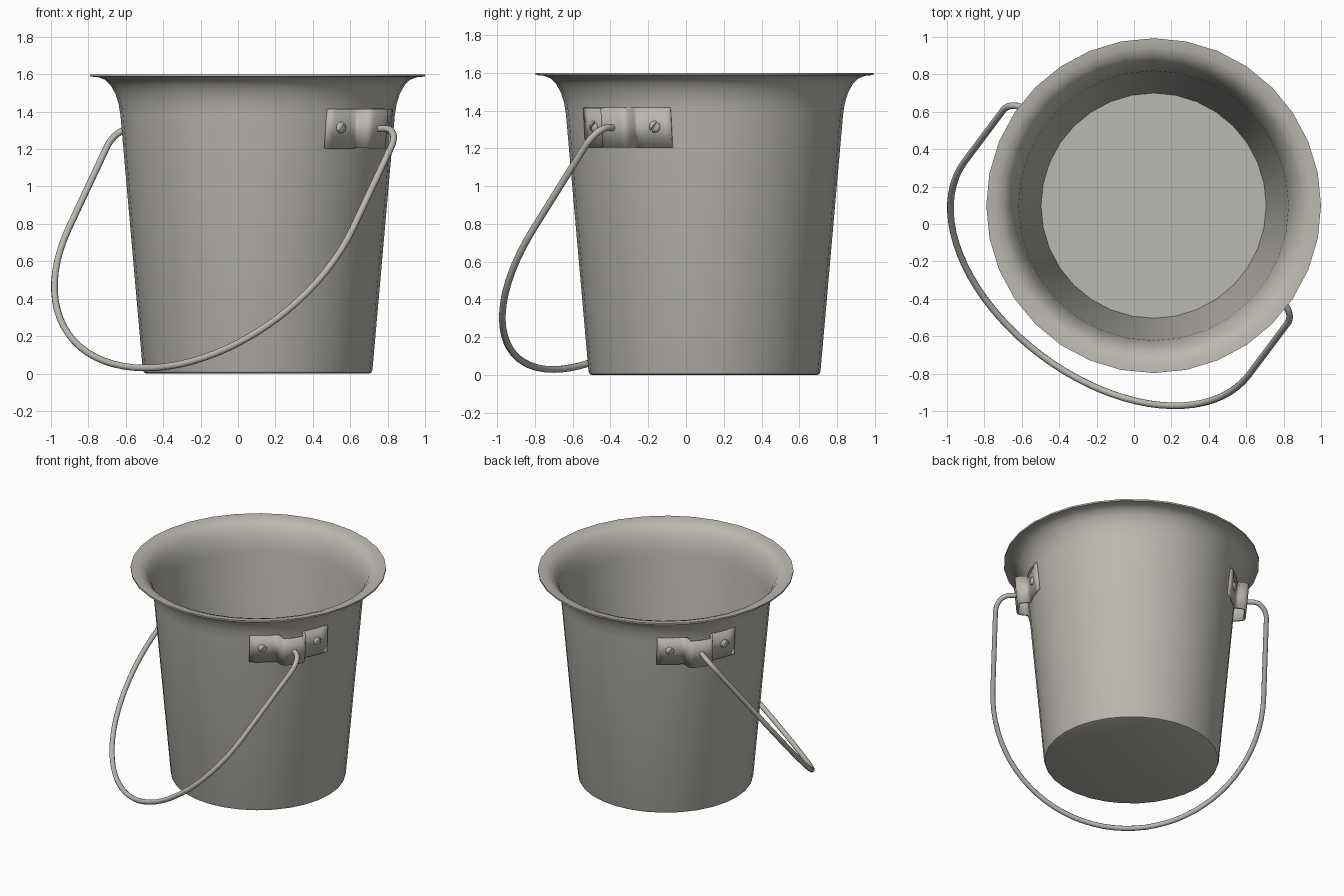
import bpy, bmesh, math
from mathutils import Matrix, Vector

if "Cube" in bpy.data.objects:
    bpy.data.objects.remove(bpy.data.objects["Cube"])

CX, CY = 0.105, 0.098
ANG = -math.atan2(0.6, 0.8)          # direction of the handle axis
FRAME = Matrix.Translation((CX, CY, 0)) @ Matrix.Rotation(ANG, 4, 'Z')
HALF = Matrix.Rotation(math.pi, 4, 'Z')
PIVOT_Z = 1.31

metal = bpy.data.materials.new("warm_grey_metal")
metal.diffuse_color = (0.50, 0.48, 0.44, 1)
metal.use_nodes = True
metal.node_tree.nodes["Principled BSDF"].inputs["Base Color"].default_value = metal.diffuse_color


def wall(z):
    """Outer bucket radius at height z."""
    return 0.612 + 0.088 * z


def finish(ob, angle=35):
    ob.data.materials.clear()
    ob.data.materials.append(metal)
    bpy.ops.object.select_all(action='DESELECT')
    ob.select_set(True)
    bpy.context.view_layer.objects.active = ob
    bpy.ops.object.shade_smooth_by_angle(angle=math.radians(angle))


def make(name, bm, matrix=Matrix()):
    bm.transform(matrix)
    bmesh.ops.recalc_face_normals(bm, faces=bm.faces)
    me = bpy.data.meshes.new(name)
    bm.to_mesh(me)
    bm.free()
    ob = bpy.data.objects.new(name, me)
    bpy.context.collection.objects.link(ob)
    return ob


# Bucket body: thin flared wall revolved around the bucket axis
outer = [(0, 0), (0.595, 0), (0.608, 0.005), (0.614, 0.02), (wall(1.38), 1.38)]
flare = [(0.743, 1.44), (0.76, 1.495), (0.785, 1.54), (0.815, 1.57),
         (0.85, 1.584), (0.895, 1.588)]
inner = [(0.895, 1.6), (0.848, 1.596), (0.808, 1.581), (0.776, 1.549),
         (0.75, 1.5), (0.732, 1.442), (wall(1.38) - 0.012, 1.38),
         (0.602, 0.02), (0, 0.02)]
bm = bmesh.new()
vs = [bm.verts.new((r, 0, z)) for r, z in outer + flare + inner]
edges = [bm.edges.new(p) for p in zip(vs, vs[1:])]
bmesh.ops.spin(bm, geom=vs + edges, cent=(0, 0, 0), axis=(0, 0, 1),
               angle=2 * math.pi, steps=32, use_duplicate=False)
bmesh.ops.remove_doubles(bm, verts=bm.verts, dist=0.0005)
finish(make("bucket_body", bm, Matrix.Translation((CX, CY, 0))))

# Wire handle: two bent ends, straight legs and a half circle, hanging aslant
path = [(0.77, 0)]
for i in range(9):
    t = i / 8 * math.pi / 2
    path.append((0.85 + 0.1 * math.sin(t), 0.12 - 0.12 * math.cos(t)))
path += [(0.95, 0.3), (0.95, 0.5)]
arc = [(0.95 * math.cos(k / 40 * math.pi), 0.675 + 0.95 * math.sin(k / 40 * math.pi))
       for k in range(41)]
path = path + arc + [(-a, s) for a, s in reversed(path)]
cu = bpy.data.curves.new("handle", 'CURVE')
cu.dimensions = '3D'
cu.bevel_depth = 0.018
cu.bevel_resolution = 3
cu.use_fill_caps = True
sp = cu.splines.new('POLY')
sp.points.add(len(path) - 1)
for p, (a, s) in zip(sp.points, path):
    w = FRAME @ Vector((a, -0.616 * s, PIVOT_Z - 0.788 * s))
    p.co = (*w, 1)
handle = bpy.data.objects.new("handle", cu)
bpy.context.collection.objects.link(handle)
bpy.ops.object.select_all(action='DESELECT')
handle.select_set(True)
bpy.context.view_layer.objects.active = handle
bpy.ops.object.convert(target='MESH')
finish(bpy.context.view_layer.objects.active, 50)


# Bracket strap: curved wings with a raised middle that holds the handle
def bracket(name, m):
    half = []
    R = wall(PIVOT_Z) + 0.001
    for t in (0.285, 0.24, 0.2, 0.15, 0.105):
        half.append((t, math.sqrt(R * R - t * t)))
    half += [(0.092, 0.73), (0.088, 0.75), (0.082, 0.785), (0.072, 0.8), (0.055, 0.805)]
    prof = half + [(-t, a) for t, a in reversed(half)]
    bm = bmesh.new()
    rows = [[bm.verts.new((a + 0.088 * (z - PIVOT_Z), t, z)) for t, a in prof]
            for z in (1.205, 1.415)]
    for i in range(len(prof) - 1):
        bm.faces.new((rows[0][i], rows[0][i + 1], rows[1][i + 1], rows[1][i]))
    ob = make(name, bm, m)
    mod = ob.modifiers.new("thickness", 'SOLIDIFY')
    mod.thickness = 0.016
    mod.offset = 0
    finish(ob, 30)


# Slotted screw head: two half domes with a gap between them
def screw(name, m):
    bm = bmesh.new()
    for side in (0, math.pi):
        part = bmesh.new()
        bmesh.ops.create_uvsphere(part, u_segments=16, v_segments=8, radius=0.032)
        cut = bmesh.ops.bisect_plane(part, geom=part.verts[:] + part.edges[:] + part.faces[:],
                                     plane_co=(0.005, 0, 0), plane_no=(1, 0, 0),
                                     clear_inner=True)
        bmesh.ops.holes_fill(part, edges=[e for e in cut["geom_cut"]
                                          if isinstance(e, bmesh.types.BMEdge)])
        part.transform(Matrix.Rotation(side, 4, 'Z') @ Matrix.Diagonal((1, 1, 0.6, 1)))
        tmp = bpy.data.meshes.new("half_dome")
        part.to_mesh(tmp)
        part.free()
        bm.from_mesh(tmp)
        bpy.data.meshes.remove(tmp)
    finish(make(name, bm, m), 40)


for side, turn in (("right", Matrix()), ("left", HALF)):
    base = FRAME @ turn
    bracket(side + "_bracket", base)
    for label, sgn in (("front", -1), ("back", 1)):
        phi = sgn * math.asin(0.2 / 0.73)
        place = (base @ Matrix.Rotation(phi, 4, 'Z')
                 @ Matrix.Translation((wall(PIVOT_Z) + 0.007, 0, PIVOT_Z + 0.005))
                 @ Matrix.Rotation(math.pi / 2, 4, 'Y')
                 @ Matrix.Rotation(0.9, 4, 'Z'))
        screw(side + "_" + label + "_screw", place)
